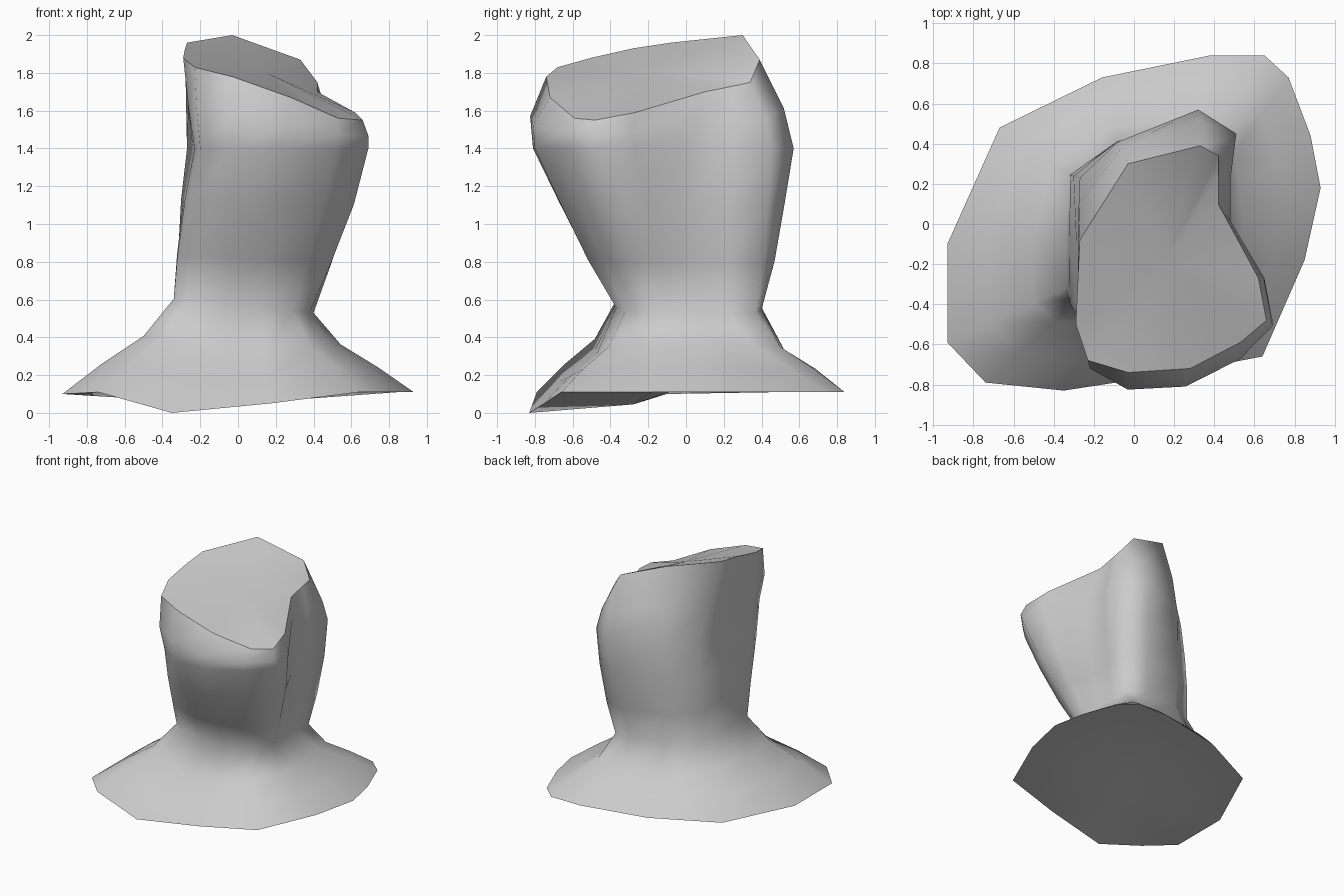
import bpy, bmesh
from mathutils import Vector

if "Cube" in bpy.data.objects:
    bpy.data.objects.remove(bpy.data.objects["Cube"])

# Four outlines, listed counter-clockwise from the left side
base = [(-.93, -.59, .10), (-.74, -.79, .11), (-.35, -.83, 0), (.17, -.75, .05), (.64, -.66, .11),
        (.85, -.18, .11), (.93, .18, .11), (.88, .44, .11), (.77, .73, .11), (.65, .84, .11),
        (.38, .84, .11), (-.16, .73, .11), (-.67, .48, .11), (-.93, -.10, .10)]
waist = [(-.34, -.32), (-.27, -.37), (-.06, -.37), (.13, -.37), (.29, -.32),
         (.38, -.20), (.40, -.10), (.40, .06), (.40, .22), (.39, .37),
         (.22, .40), (-.08, .39), (-.32, .24), (-.34, -.05)]
shoulder = [(-.23, -.51), (-.20, -.68), (-.03, -.81), (.23, -.80), (.51, -.67),
            (.69, -.48), (.65, -.27), (.48, 0), (.48, .22), (.51, .45),
            (.32, .57), (-.08, .41), (-.27, .23), (-.24, -.10)]
top = [(-.29, -.50, 1.88), (-.23, -.68, 1.83), (-.03, -.74, 1.78), (.28, -.72, 1.67), (.53, -.59, 1.56),
       (.66, -.48, 1.55), (.62, -.27, 1.59), (.42, .10, 1.70), (.42, .25, 1.73), (.42, .34, 1.75),
       (.33, .39, 1.87), (-.03, .30, 2.0), (-.27, -.08, 1.96), (-.28, -.28, 1.93)]

base = [Vector(p) for p in base]
waist = [Vector((x, y, .57 - .1 * x)) for x, y in waist]
shoulder = [Vector((x, y, 1.40)) for x, y in shoulder]
top = [Vector(p) for p in top]


def between(a, b, t, drop=0.0, side_lift=0.0, sx=1.0, sy=1.0):
    ring = []
    for p, q in zip(a, b):
        v = p.lerp(q, t)
        ring.append(Vector((v.x * sx, v.y * sy, v.z - drop + side_lift * abs(v.x))))
    return ring


# Flared skirt, narrow waist, swelling column and slanted top
rings = [base,
         between(base, waist, .35, .04, .03),
         between(base, waist, .73, .13, .14),
         waist,
         between(waist, shoulder, .3, sx=1.04, sy=1.04),
         between(waist, shoulder, .66, sx=1.05, sy=1.02),
         shoulder,
         between(shoulder, top, .45, sx=1.02, sy=1.06),
         top]

bm = bmesh.new()
loops = [[bm.verts.new(p) for p in ring] for ring in rings]
n = len(base)
for lo, hi in zip(loops, loops[1:]):
    for i in range(n):
        j = (i + 1) % n
        bm.faces.new((lo[i], lo[j], hi[j], hi[i])).smooth = True


# Fan of triangles from a hub point to a run of rim points
def fan(run, hub):
    for a, b in zip(run, run[1:]):
        bm.faces.new((a, b, hub)).smooth = True


# Cut top
rim = loops[-1]
fan(rim + rim[:1], bm.verts.new((.15, -.2, 1.80)))

# Underside: sagging front part, level back part
foot = loops[0]
sag = bm.verts.new((-.05, -.28, .045))
level = bm.verts.new((-.02, -.08, .115))
fan([foot[13]] + foot[0:6] + [level, foot[13]], sag)
fan(foot[5:14], level)

# Crisp rims
for loop in (rim, foot):
    for a, b in zip(loop, loop[1:] + loop[:1]):
        bm.edges.get((a, b)).smooth = False
bmesh.ops.recalc_face_normals(bm, faces=bm.faces[:])

mesh = bpy.data.meshes.new("stump")
bm.to_mesh(mesh)
bm.free()
stump = bpy.data.objects.new("stump", mesh)
bpy.context.collection.objects.link(stump)
